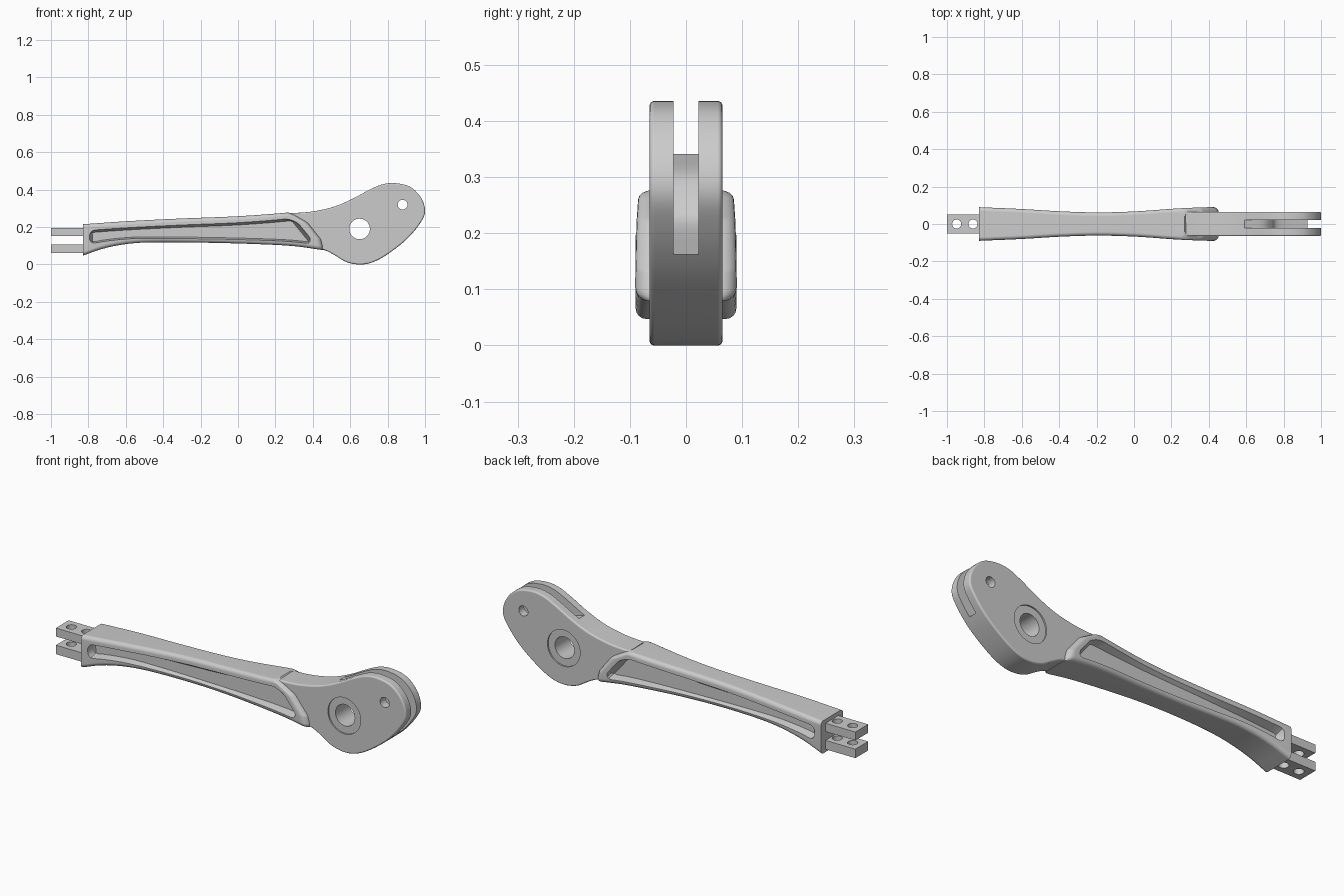
import bpy, bmesh, math
from mathutils import Vector, Matrix

if "Cube" in bpy.data.objects:
    bpy.data.objects.remove(bpy.data.objects["Cube"])


def hermite(pts, x):
    """Smooth value at x through (x, value) points."""
    n = len(pts)
    slope = lambda i: ((pts[min(i + 1, n - 1)][1] - pts[max(i - 1, 0)][1]) /
                       (pts[min(i + 1, n - 1)][0] - pts[max(i - 1, 0)][0]))
    i = 0
    while i < n - 2 and x > pts[i + 1][0]:
        i += 1
    (x0, a), (x1, b) = pts[i], pts[i + 1]
    w = x1 - x0
    s = (x - x0) / w
    return ((2*s**3 - 3*s**2 + 1) * a + (s**3 - 2*s**2 + s) * w * slope(i)
            + (3*s**2 - 2*s**3) * b + (s**3 - s**2) * w * slope(i + 1))


def spline(pts, steps=5):
    """Catmull-Rom path through 2D points."""
    p = [Vector(q) for q in pts]
    p = [2 * p[0] - p[1]] + p + [2 * p[-1] - p[-2]]
    out = []
    for i in range(1, len(p) - 2):
        a, b, c, d = p[i - 1:i + 3]
        for k in range(steps):
            t = k / steps
            out.append(0.5 * (2*b + (c - a)*t + (2*a - 5*b + 4*c - d)*t*t
                              + (3*b - a - 3*c + d)*t**3))
    return out + [p[-2]]


def make(name, bm):
    bmesh.ops.recalc_face_normals(bm, faces=bm.faces[:])
    me = bpy.data.meshes.new(name)
    bm.to_mesh(me)
    bm.free()
    ob = bpy.data.objects.new(name, me)
    bpy.context.collection.objects.link(ob)
    return ob


def prism(name, pts, y):
    """Extrude an xz outline from -y to y."""
    bm = bmesh.new()
    f = bm.faces.new([bm.verts.new((p[0], -y, p[1])) for p in pts])
    r = bmesh.ops.extrude_face_region(bm, geom=[f])
    bmesh.ops.translate(bm, vec=(0, 2 * y, 0),
                        verts=[v for v in r['geom'] if isinstance(v, bmesh.types.BMVert)])
    return make(name, bm)


def cylinder(name, loc, rad, depth, along_y=True):
    bm = bmesh.new()
    m = Matrix.Translation(loc)
    if along_y:
        m = m @ Matrix.Rotation(math.pi / 2, 4, 'X')
    bmesh.ops.create_cone(bm, cap_ends=True, segments=40, radius1=rad, radius2=rad,
                          depth=depth, matrix=m)
    return make(name, bm)


def finish(ob, cutters=(), bevel=0):
    """Bevel, cut, bake and shade."""
    if bevel:
        b = ob.modifiers.new("round", 'BEVEL')
        b.width, b.segments, b.angle_limit = bevel, 4, math.radians(50)
    for c in cutters:
        m = ob.modifiers.new("cut", 'BOOLEAN')
        m.operation, m.solver, m.object = 'DIFFERENCE', 'EXACT', c
    bpy.context.view_layer.update()
    me = bpy.data.meshes.new_from_object(ob.evaluated_get(bpy.context.evaluated_depsgraph_get()))
    ob.modifiers.clear()
    ob.data = me
    for c in cutters:
        bpy.data.objects.remove(c)
    bpy.ops.object.select_all(action='DESELECT')
    ob.select_set(True)
    bpy.context.view_layer.objects.active = ob
    bpy.ops.object.shade_smooth_by_angle(angle=math.radians(32))
    w = ob.modifiers.new("normals", 'WEIGHTED_NORMAL')
    w.keep_sharp = True


# Head: rounded cam plate with pivot hole, pin hole and slot
outline = spline([(0.26, 0.274), (0.38, 0.281), (0.5, 0.305), (0.6, 0.345), (0.7, 0.398),
                  (0.77, 0.428), (0.84, 0.435), (0.92, 0.415), (0.98, 0.355), (1.0, 0.28),
                  (0.97, 0.215), (0.9, 0.133), (0.8, 0.055), (0.72, 0.012), (0.65, 0.0),
                  (0.58, 0.013), (0.52, 0.048), (0.47, 0.074), (0.42, 0.087)])
head = prism("head", outline + [Vector((0.36, 0.2))], 0.065)
floor = spline([(0.59, 0.342), (0.69, 0.308), (0.735, 0.265), (0.775, 0.215), (0.935, 0.16)])
slot = prism("slot_cutter", [(0.56, 0.352)] + floor + [(1.1, 0.11), (1.1, 0.5), (0.56, 0.5)], 0.022)
cuts = [slot, cylinder("pivot_cutter", (0.65, 0, 0.19), 0.055, 0.3),
        cylinder("pin_cutter", (0.88, 0, 0.32), 0.026, 0.3)]
for s in (-1, 1):
    cuts.append(cylinder("seat_cutter", (0.65, s * 0.108, 0.19), 0.093, 0.1))
finish(head, cuts, 0.015)

# Handle: lofted waisted grip with a pocket in each side
TOP = [(-0.83, 0.215), (-0.6, 0.231), (-0.3, 0.246), (0, 0.258), (0.27, 0.278), (0.46, 0.3)]
BOT = [(-0.83, 0.047), (-0.72, 0.085), (-0.6, 0.109), (-0.48, 0.118), (-0.2, 0.117),
       (0.1, 0.109), (0.3, 0.098), (0.46, 0.076)]
HALF = [(-0.83, 0.09), (-0.6, 0.08), (-0.4, 0.068), (-0.2, 0.062), (0, 0.067),
        (0.25, 0.084), (0.46, 0.092)]
LOW_RIM = [(-0.83, 0.052), (-0.65, 0.03), (-0.45, 0.021), (0.4, 0.022)]

# pocket end shaping: station, depth, extra margin
ENDS = [(0, 0, 0.025), (0.018, 0, 0.025), (0.03, 0, 0.025), (0.035, 0.6, 0.012),
        (0.042, 1, 0.004), (0.055, 1, 0)]
stations = ENDS + [(0.055 + 0.875 * i / 36, 1, 0) for i in range(1, 36)]
stations += [(0.985 - t, d, m) for t, d, m in reversed(ENDS[1:])]
stations += [(0.975 + 0.025 * math.sin(math.pi / 2 * k / 5), 0, 0.025) for k in range(6)]

bm = bmesh.new()
rings = []
R = 0.02
for t, depth, extra in stations:
    xm = -0.83 + 1.22 * t
    h = hermite(TOP, xm) - hermite(BOT, xm)
    low = hermite(LOW_RIM, xm) + extra
    high = h - 0.035 - extra
    k = max(0, (t - 0.975) / 0.025)
    arc = [(R - R * math.cos(a), R - R * math.sin(a)) for a in
           [math.pi / 2 * j / 4 for j in range(5)]]
    # (height above bottom, inset from side, inside pocket)
    side = [(dz, dy, 0) for dz, dy in arc] + [(low, 0, 0), (low + 0.008, 0, 1), (high - 0.012, 0, 1),
                                              (high, 0, 0)]
    side += [(h - dz, dy, 0) for dz, dy in reversed(arc)]
    pts = []
    for off, inset, pocket in side:
        v = off / h
        x = -0.83 + t * (1.1 + 0.185 * (1 - v * v))
        hw = hermite(HALF, x)
        hw = 0.058 + (hw - 0.058) * math.sqrt(max(0, 1 - k * k)) if k else hw
        y = hw - inset - pocket * depth * (hw - 0.044)
        zb, zt = hermite(BOT, x), hermite(TOP, x)
        pts.append((x, y, zb + v * (zt - zb)))
    loop = pts + [(x, -y, z) for x, y, z in reversed(pts)]
    rings.append([bm.verts.new(p) for p in loop])
n = len(rings[0])
for a, b in zip(rings, rings[1:]):
    for i in range(n):
        bm.faces.new((a[i], a[(i + 1) % n], b[(i + 1) % n], b[i]))
bm.faces.new(rings[0])
bm.faces.new(rings[-1])
finish(make("handle", bm))

# Fork: two flat prongs, each with two vertical bolt holes
for name, z0, z1 in (("lower_prong", 0.061, 0.107), ("upper_prong", 0.152, 0.195)):
    prong = prism(name, [(-1, z0), (-0.805, z0), (-0.805, z1), (-1, z1)], 0.052)
    finish(prong, [cylinder("bolt_cutter", (x, 0, 0.13), 0.024, 0.4, False)
                   for x in (-0.948, -0.861)])
